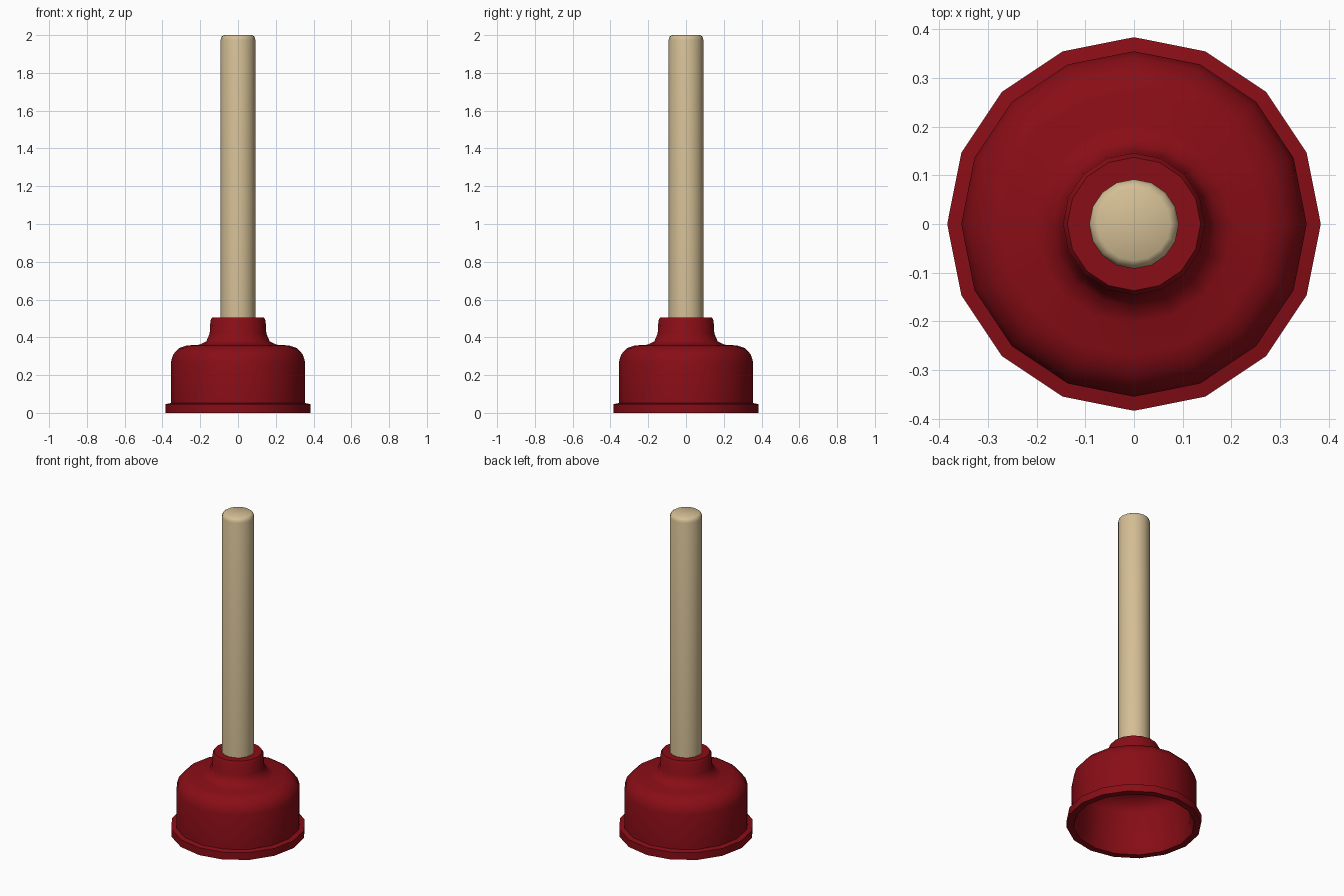
import bpy, bmesh, math

if "Cube" in bpy.data.objects:
    bpy.data.objects.remove(bpy.data.objects["Cube"])

SIDES = 16


def material(name, colour):
    mat = bpy.data.materials.new(name)
    mat.diffuse_color = (*colour, 1)
    mat.use_nodes = True
    mat.node_tree.nodes["Principled BSDF"].inputs["Base Color"].default_value = mat.diffuse_color
    return mat


def lathe(name, profile, mat, angle):
    """Spin an (r, z) profile around z; points with r = 0 close the ends."""
    bm = bmesh.new()
    pts = [bm.verts.new((0, r, z)) for r, z in profile]
    edges = [bm.edges.new(pair) for pair in zip(pts, pts[1:])]
    bmesh.ops.spin(bm, geom=pts + edges, cent=(0, 0, 0), axis=(0, 0, 1),
                   angle=2 * math.pi, steps=SIDES, use_duplicate=False)
    bmesh.ops.remove_doubles(bm, verts=bm.verts, dist=1e-4)
    bmesh.ops.recalc_face_normals(bm, faces=bm.faces)
    mesh = bpy.data.meshes.new(name)
    bm.to_mesh(mesh)
    bm.free()
    mesh.materials.append(mat)
    obj = bpy.data.objects.new(name, mesh)
    bpy.context.collection.objects.link(obj)
    bpy.ops.object.select_all(action='DESELECT')
    obj.select_set(True)
    bpy.context.view_layer.objects.active = obj
    bpy.ops.object.shade_smooth_by_angle(angle=math.radians(angle))
    return obj


red = material("red_rubber", (0.25, 0.004, 0.008))
wood = material("pale_wood", (0.66, 0.52, 0.30))

# Hollow rubber cup: inside, flared lip, dome, collar
lathe("rubber_cup", [
    (0, 0.33), (0.20, 0.33), (0.28, 0.315), (0.32, 0.26), (0.325, 0.05),
    (0.345, 0.0), (0.384, 0.0), (0.384, 0.046), (0.355, 0.052),
    (0.355, 0.27), (0.343, 0.31), (0.31, 0.344), (0.27, 0.357),
    (0.205, 0.361), (0.168, 0.378), (0.15, 0.42), (0.146, 0.49),
    (0.137, 0.505), (0.09, 0.505), (0.09, 0.36), (0, 0.36),
], red, 50)

# Wooden handle with rounded top edge
lathe("handle", [
    (0, 0.36), (0.092, 0.36), (0.092, 1.975), (0.087, 1.992),
    (0.075, 2.0), (0, 2.0),
], wood, 50)
